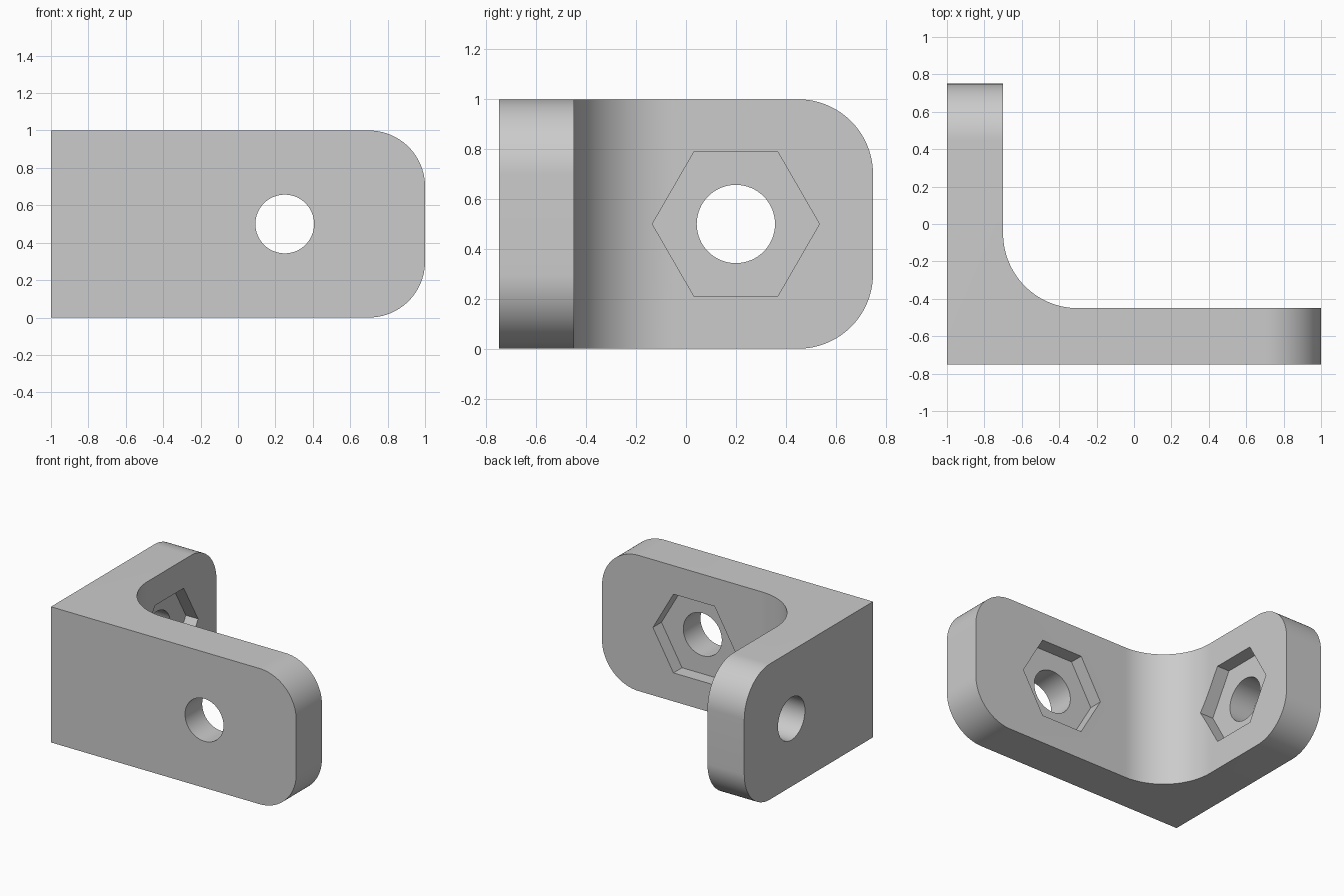
import bpy
import bmesh
import math
from mathutils import Matrix, Vector

default = bpy.data.objects.get("Cube")
if default:
    bpy.data.objects.remove(default, do_unlink=True)

HEIGHT = 1.0
WALL = 0.3          # plate thickness
POCKET = 0.1        # nut recess depth

grey = bpy.data.materials.new("plain grey")
grey.use_nodes = True
colour = (0.6, 0.6, 0.6, 1)
grey.diffuse_color = colour
grey.node_tree.nodes["Principled BSDF"].inputs["Base Color"].default_value = colour


def make_object(name, bm):
    bmesh.ops.recalc_face_normals(bm, faces=bm.faces[:])
    mesh = bpy.data.meshes.new(name)
    bm.to_mesh(mesh)
    bm.free()
    mesh.materials.append(grey)
    obj = bpy.data.objects.new(name, mesh)
    bpy.context.collection.objects.link(obj)
    return obj


def round_edges(bm, test, radius, segments):
    edges = [e for e in bm.edges
             if test((e.verts[0].co + e.verts[1].co) / 2, e.verts[0].co - e.verts[1].co)]
    bmesh.ops.bevel(bm, geom=edges, offset=radius, offset_type='OFFSET',
                    segments=segments, profile=0.5, affect='EDGES')


# L-shaped body, extruded upward
x0, x1, y0, y1 = -1.0, 1.0, -0.75, 0.75
xi, yi = x0 + WALL, y0 + WALL
profile = [(x0, y0), (x1, y0), (x1, yi), (xi, yi), (xi, y1), (x0, y1)]
bm = bmesh.new()
base = bm.faces.new([bm.verts.new((x, y, 0)) for x, y in profile])
top = bmesh.ops.extrude_face_region(bm, geom=[base])
bmesh.ops.translate(bm, vec=(0, 0, HEIGHT),
                    verts=[v for v in top["geom"] if isinstance(v, bmesh.types.BMVert)])

# Rounded plate ends, then the inner corner fillet
round_edges(bm, lambda c, d: abs(d.z) < 0.01 and (c.x > x1 - 0.01 or c.y > y1 - 0.01), 0.3, 24)
round_edges(bm, lambda c, d: abs(d.z) > 0.9 and (c.xy - Vector((xi, yi))).length < 0.01, 0.4, 32)
bracket = make_object("corner_bracket", bm)


# Bolt hole and hexagonal nut recess in each plate
def cut(name, centre, turn, sides, radius, depth):
    bm = bmesh.new()
    bmesh.ops.create_cone(bm, cap_ends=True, segments=sides, radius1=radius,
                          radius2=radius, depth=depth)
    spin = Matrix.Rotation(math.pi / 2, 4, 'Z') if sides == 6 else Matrix()
    bmesh.ops.transform(bm, matrix=Matrix.Translation(centre) @ turn @ spin, verts=bm.verts)
    cutter = make_object(name, bm)
    # Orient the hexagon so that its corners point sideways
    cutter.hide_render = True
    cutter.hide_set(True)
    mod = bracket.modifiers.new(name, 'BOOLEAN')
    mod.operation = 'DIFFERENCE'
    mod.solver = 'EXACT'
    mod.object = cutter
    bpy.context.view_layer.objects.active = bracket
    bpy.ops.object.modifier_apply(modifier=name)
    bpy.data.objects.remove(cutter, do_unlink=True)


facing_y = Matrix.Rotation(math.pi / 2, 4, 'X')
facing_x = Matrix.Rotation(math.pi / 2, 4, 'Z') @ facing_y
for side, face, turn, inward in (
        ("front", Vector((0.25, yi, HEIGHT / 2)), facing_y, Vector((0, 1, 0))),
        ("side", Vector((xi, 0.2, HEIGHT / 2)), facing_x, Vector((1, 0, 0)))):
    cut(side + "_nut_recess", face, turn, 6, 0.335, 2 * POCKET)
    cut(side + "_bolt_hole", face - inward * WALL / 2, turn, 64, 0.157, 2 * WALL)

# Smooth curved surfaces, crisp edges
bpy.ops.object.select_all(action='DESELECT')
bracket.select_set(True)
bpy.context.view_layer.objects.active = bracket
bpy.ops.object.shade_smooth_by_angle(angle=math.radians(30))
